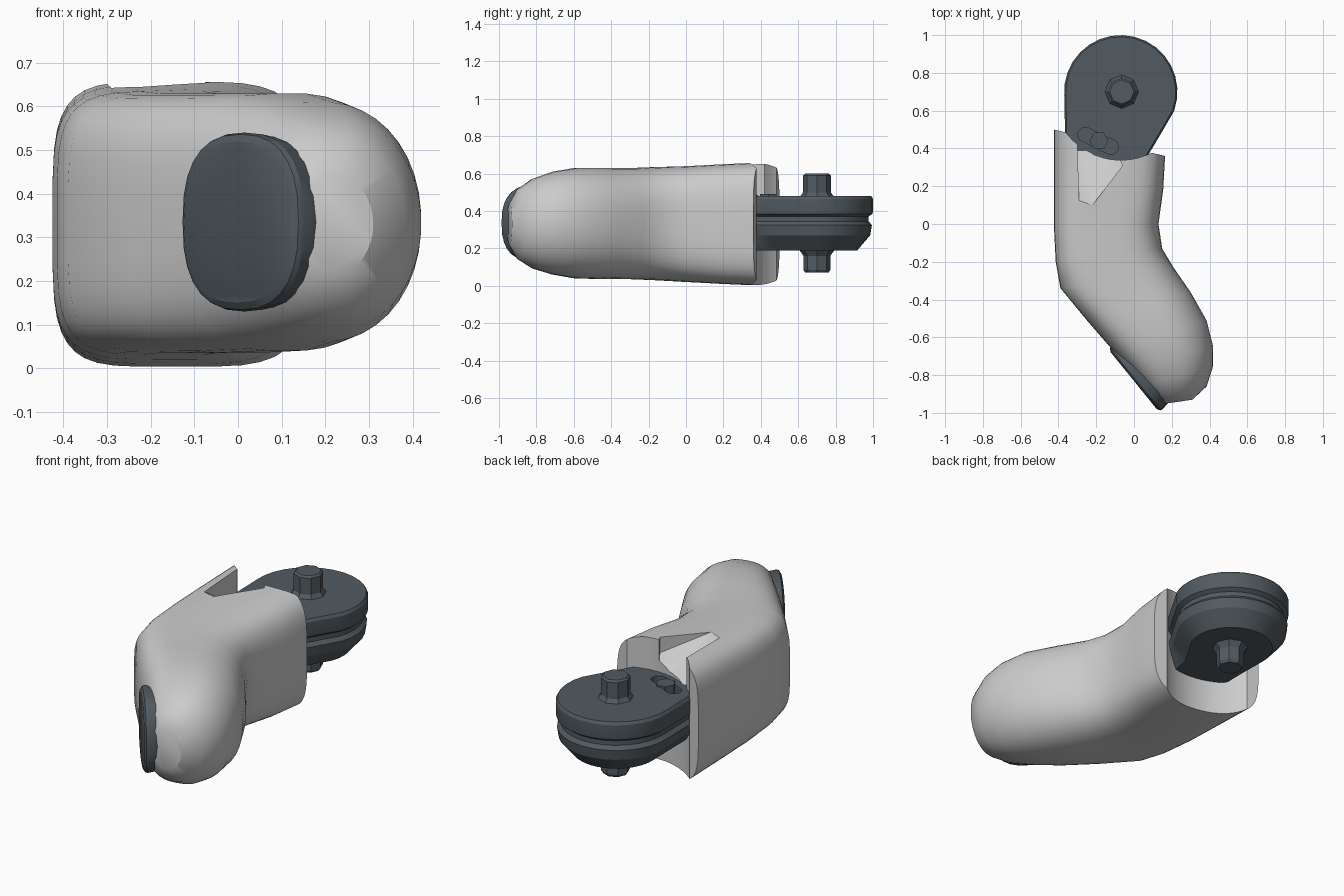
import bpy, bmesh, math
from mathutils import Vector, Matrix

if "Cube" in bpy.data.objects:
    bpy.data.objects.remove(bpy.data.objects["Cube"])

dark = bpy.data.materials.new("dark_metal")
dark.diffuse_color = (0.085, 0.105, 0.12, 1)
dark.use_nodes = True
dark.node_tree.nodes["Principled BSDF"].inputs["Base Color"].default_value = dark.diffuse_color
PIVOT = Vector((-0.07, 0.70, 0))


def finish(name, bm, mat=None):
    bmesh.ops.recalc_face_normals(bm, faces=bm.faces)
    me = bpy.data.meshes.new(name)
    bm.to_mesh(me)
    bm.free()
    ob = bpy.data.objects.new(name, me)
    bpy.context.collection.objects.link(ob)
    if mat:
        me.materials.append(mat)
    return ob


def loft(name, rings, mat=None):
    bm = bmesh.new()
    loops = [[bm.verts.new(p) for p in r] for r in rings]
    n = len(loops[0])
    for a, b in zip(loops, loops[1:]):
        for i in range(n):
            j = (i + 1) % n
            bm.faces.new((a[i], a[j], b[j], b[i]))
    bm.faces.new(loops[0])
    bm.faces.new(loops[-1])
    return finish(name, bm, mat)


def circle(c, r, z, n):
    return [(c[0] + r * math.cos(math.tau * i / n),
             c[1] + r * math.sin(math.tau * i / n), z) for i in range(n)]


def select(ob):
    bpy.ops.object.select_all(action='DESELECT')
    ob.select_set(True)
    bpy.context.view_layer.objects.active = ob


def cut(ob, cutter):
    m = ob.modifiers.new("cut", 'BOOLEAN')
    m.operation, m.solver, m.object = 'DIFFERENCE', 'EXACT', cutter
    select(ob)
    bpy.ops.object.modifier_apply(modifier=m.name)
    bpy.data.objects.remove(cutter)


def smooth(ob, deg):
    select(ob)
    bpy.ops.object.shade_smooth_by_angle(angle=math.radians(deg))


def spow(v, n):
    return math.copysign(abs(v) ** (2 / n), v)


# Bent finger shell: left xy, right xy, z range, squareness left / right
sections = [
    (-.425, .50, .165, .36, .00, .66, 4.5, 4.0),
    (-.425, .20, .155, .18, .01, .65, 4.5, 3.8),
    (-.425, .00, .130, .00, .02, .64, 4.5, 3.4),
    (-.415, -.20, .150, -.13, .03, .635, 4.5, 3.0),
    (-.390, -.34, .210, -.23, .035, .63, 4.2, 2.7),
    (-.250, -.51, .300, -.36, .035, .63, 3.8, 2.4),
    (-.120, -.66, .385, -.51, .04, .63, 3.4, 2.2),
    (-.030, -.76, .420, -.65, .06, .61, 3.2, 2.1),
    (.050, -.86, .420, -.75, .09, .575, 3.0, 2.0),
    (.100, -.925, .385, -.86, .14, .52, 2.6, 2.0),
    (.140, -.955, .310, -.93, .22, .44, 2.2, 2.0),
]
rings = []
for lx, ly, rx, ry, z0, z1, nl, nr in sections:
    L, R = Vector((lx, ly, 0)), Vector((rx, ry, 0))
    ring = []
    for i in range(40):
        a = math.tau * (i + .5) / 40
        n = nr if math.cos(a) > 0 else nl
        p = (L + R) / 2 + (R - L) / 2 * spow(math.cos(a), n)
        p.z = (z0 + z1) / 2 + (z1 - z0) / 2 * spow(math.sin(a), n)
        ring.append(p)
    rings.append(ring)
shell = loft("finger_shell", rings)

# Round socket that clears the joint disk
cut(shell, loft("socket_cutter", [circle(PIVOT, .362, z, 48) for z in (-.2, .9)]))

# Sloping notch in the top of the shell
bm = bmesh.new()
for x, y, z in [(-.29, .12, .645), (-.22, .10, .645), (-.06, .31, .57),
                (-.12, .42, .46), (-.30, .42, .46)]:
    bm.verts.new((x, y, z))
    bm.verts.new((x, y, .75))
bmesh.ops.convex_hull(bm, input=bm.verts)
cut(shell, finish("notch_cutter", bm))
smooth(shell, 32)

# Joint body: disk with neck running into the shell, grooved rim
outline = [(PIVOT.x + .3 * math.cos(math.radians(a)), .7 + .3 * math.sin(math.radians(a)))
           for a in range(-20, 196, 12)]
outline += [(-.365, .48), (-.365, .32), (-.30, .15), (.02, .10), (.06, .34), (.12, .44)]
layers = [(.19, .72), (.27, .95), (.325, .98), (.345, .92), (.37, .92),
          (.385, .99), (.40, 1), (.465, 1), (.48, .97)]
joint = loft("joint_body", [[(PIVOT.x + (x - PIVOT.x) * s, .7 + (y - .7) * s, z)
                             for x, y in outline] for z, s in layers], dark)

# Angled slot in the joint top with a small stop pin
slot_mid, slot_dir = Vector((-.19, .44)), Vector((.9, -.43))
slot = []
for i in range(12):
    a = math.tau * (i + .5) / 12
    d = Vector((.04 * math.cos(a), .04 * math.sin(a)))
    slot.append(slot_mid + d + slot_dir * math.copysign(.075, d.dot(slot_dir)))
cut(joint, loft("slot_cutter", [[(p.x, p.y, z) for p in slot] for z in (.42, .6)]))
smooth(joint, 25)
loft("stop_pin", [circle((-.185, .44), .05, z, 6) for z in (.40, .49)], dark)

# Hexagonal axle with flared collars on both sides
pin = [(.07, .062), (.085, .072), (.16, .072), (.20, .10), (.465, .10),
       (.50, .074), (.59, .074), (.60, .064)]
loft("axle_pin", [circle((-.065, .70), r, z, 8) for z, r in pin], dark)

# Rounded fingertip pad facing front left
mid = Vector((.015, -.815, .335))
u, w = Vector((.63, -.777, 0)), Vector((-.777, -.63, 0))
pad = []
for off, s in [(-.06, .95), (.0, 1), (.012, .98), (.022, .90)]:
    pad.append([mid + w * off + u * (.215 * s * spow(math.cos(math.tau * i / 28), 2.5))
                + Vector((0, 0, .205 * s * spow(math.sin(math.tau * i / 28), 2.5)))
                for i in range(28)])
smooth(loft("fingertip_pad", pad, dark), 30)
